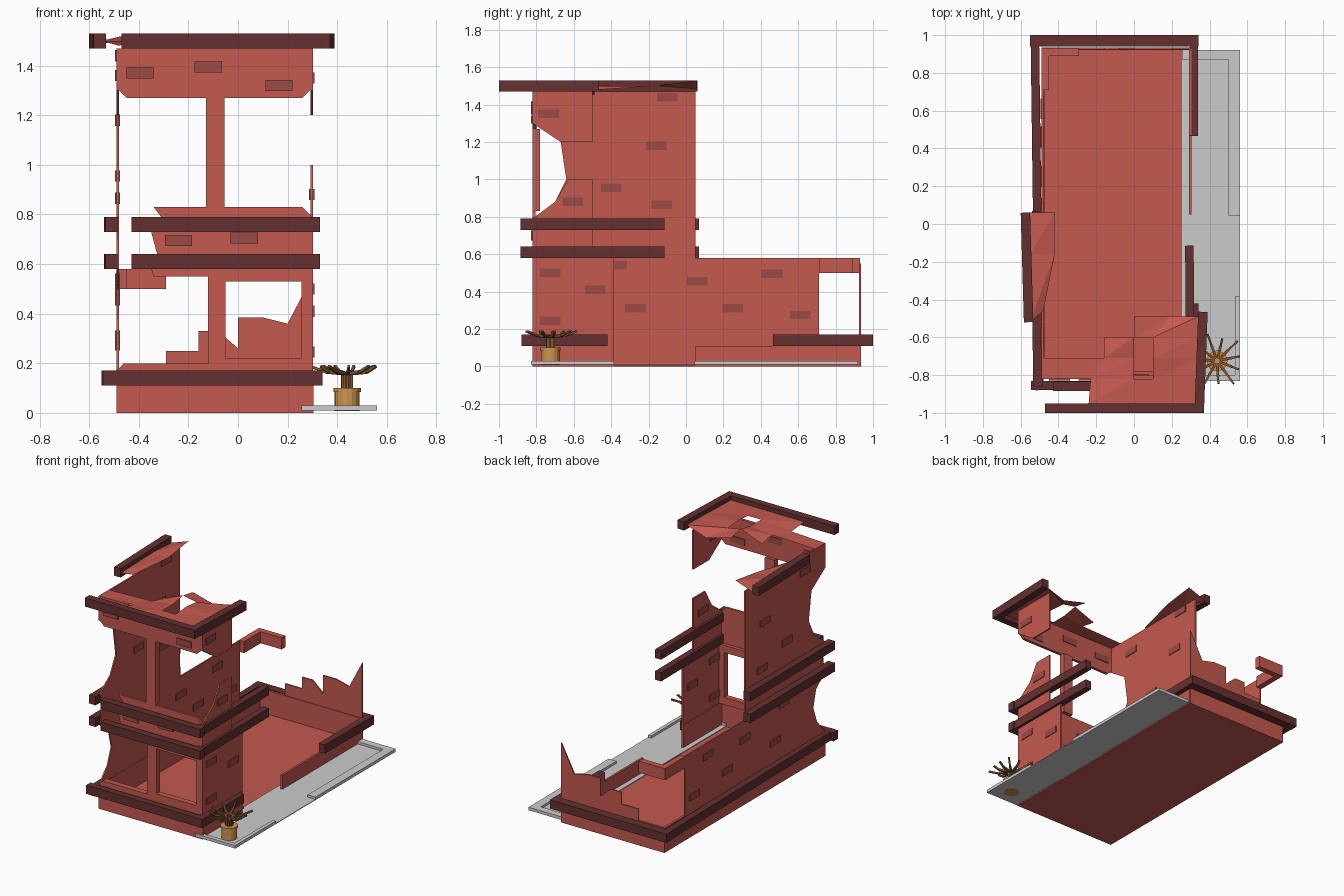
import bpy, bmesh, math
from mathutils import Vector, Matrix


def mat(name, c):
    m = bpy.data.materials.new(name)
    m.diffuse_color = (*c, 1)
    return m


RED = mat("brick_red", (0.55, 0.10, 0.08))
DARK = mat("dark_trim", (0.13, 0.03, 0.03))
BRICK = mat("brick_accent", (0.33, 0.07, 0.06))
CLAY = mat("clay", (0.62, 0.30, 0.08))
TWIG = mat("twig", (0.22, 0.09, 0.03))

MAPS = {'x': lambda a, b, d: (d, a, b), 'y': lambda a, b, d: (a, d, b), 'z': lambda a, b, d: (a, b, d)}


def finish(name, bm, m):
    bmesh.ops.recalc_face_normals(bm, faces=bm.faces)
    me = bpy.data.meshes.new(name)
    bm.to_mesh(me)
    bm.free()
    ob = bpy.data.objects.new(name, me)
    bpy.context.collection.objects.link(ob)
    if m:
        me.materials.append(m)
    return ob


def prism(name, polys, axis, d0, d1, m):
    """Extrude outlines along an axis from d0 to d1."""
    bm = bmesh.new()
    for p in polys:
        lo, hi = ([bm.verts.new(MAPS[axis](a, b, d)) for a, b in p] for d in (d0, d1))
        bm.faces.new(lo)
        bm.faces.new(hi[::-1])
        for i in range(len(p)):
            j = (i + 1) % len(p)
            bm.faces.new((lo[i], lo[j], hi[j], hi[i]))
    return finish(name, bm, m)


def rect(a0, a1, b0, b1):
    return [(a0, b0), (a1, b0), (a1, b1), (a0, b1)]


def bar(name, p, q, z0, h=0.06, w=0.045):
    """Trim bar between two plan points."""
    p, q = Vector(p), Vector(q)
    n = (q - p).normalized().orthogonal() * w / 2
    prism(name, [[p + n, q + n, q - n, p - n]], 'z', z0, z0 + h, DARK)


# floor and base walls
prism("floor", [rect(-.49, .30, -.82, .93)], 'z', 0, .008, RED)
prism("base_left", [rect(-.82, .93, 0, .17)], 'x', -.49, -.475, RED)
prism("base_right", [rect(-.82, -.385, 0, .17), rect(.05, .93, 0, .11), rect(.47, .93, .11, .17)],
      'x', .29, .305, RED)
prism("base_front", [rect(-.49, .30, 0, .17)], 'y', -.82, -.805, RED)
prism("base_back", [rect(-.49, .30, 0, .17)], 'y', .92, .935, RED)

# front wall with windows
prism("front_lower_wall", [
    [(-.49, .17), (-.12, .17), (-.12, .20), (-.46, .20)],
    rect(-.12, -.05, .17, .55), rect(.255, .30, .17, .55), rect(-.05, .255, .17, .22),
    [(-.34, .55), (-.05, .55), (-.05, .53), (.255, .53), (.255, .55), (.30, .55), (.30, .58), (-.35, .58)],
], 'y', -.82, -.78, RED)
prism("front_middle_wall", [[(-.31, .58), (.30, .58), (.30, .79), (.26, .83), (-.34, .83),
                             (-.31, .79), (-.35, .73)]], 'y', -.82, -.805, RED)
prism("front_column", [rect(-.13, -.055, .83, 1.27)], 'y', -.82, -.78, RED)
prism("front_top_wall", [[(-.49, 1.31), (-.45, 1.27), (.26, 1.27), (.30, 1.31), (.30, 1.47), (-.49, 1.47)]],
      'y', -.82, -.80, RED)

# broken side and back walls
prism("left_wall", [[(.71, .17), (.71, .50), (.71, .58), (.05, .58), (.05, 1.47), (-.82, 1.47), (-.82, 1.30),
                     (-.67, 1.20), (-.655, 1.10), (-.64, 1.0), (-.70, .88), (-.82, .79), (-.79, .70),
                     (-.82, .58), (-.72, .50), (-.69, .38), (-.73, .27), (-.82, .17)]],
      'x', -.49, -.48, RED)
prism("right_wall", [[(-.82, .17), (-.385, .17), (-.385, .58), (-.5, .64), (-.5, 1.0), (-.63, 1.0),
                      (-.70, .88), (-.82, .79)],
                     [(-.82, 1.30), (-.67, 1.20), (-.5, 1.20), (-.5, 1.47), (-.82, 1.47)]],
      'x', .293, .303, RED)
prism("back_wall", [[(-.29, .17), (-.29, .25), (-.16, .25), (-.16, .33), (-.08, .33), (0, .26), (0, .385),
                     (.10, .385), (.20, .36), (.30, .55), (.30, .17)]], 'y', .925, .935, RED)
prism("lintel", [[(-.49, .71), (-.45, .71), (-.45, .89), (-.29, .89), (-.29, .93), (-.49, .93)]],
      'z', .50, .58, RED)

# dark trim bars
bar("base_trim_front", (-.545, -.855), (.34, -.855), .11)
bar("base_trim_left", (-.525, 1.0), (-.50, -.88), .11)
bar("base_trim_back", (-.55, .97), (.34, .97), .11, w=.06)
bar("base_trim_right_back", (.318, 1.0), (.315, .465), .11)
bar("base_trim_right_front", (.318, -.88), (.318, -.42), .11)
for k, z in enumerate((.58, .73)):
    bar(f"storey_trim_front_{k}", (-.43, -.86), (.33, -.86), z, w=.05)
    bar(f"storey_trim_left_{k}", (-.515, .07), (-.51, -.86), z, w=.05)
    bar(f"storey_trim_right_{k}", (.30, -.88), (.293, -.115), z)
bar("roof_trim_front", (-.47, -.975), (.37, -.975), 1.47, w=.05)
bar("roof_trim_right", (.345, -1.0), (.365, -.465), 1.47, w=.05)
bar("roof_trim_left", (-.575, .06), (-.558, -.52), 1.47, w=.05)

# broken roof sheets with a hole
roof = [
    [(-.24, -.95, 1.50), (0, -.95, 1.50), (0, -.82, 1.50), (-.23, -.82, 1.48)],
    [(0, -.95, 1.50), (.34, -.95, 1.50), (.34, -.82, 1.50), (0, -.82, 1.50)],
    [(-.23, -.82, 1.48), (0, -.82, 1.50), (0, -.71, 1.50), (-.16, -.71, 1.48)],
    [(-.16, -.71, 1.48), (0, -.71, 1.50), (0, -.60, 1.52), (-.16, -.60, 1.46)],
    [(0, -.60, 1.52), (.10, -.60, 1.50), (.19, -.49, 1.45), (0, -.49, 1.50)],
    [(.10, -.82, 1.50), (.34, -.82, 1.50), (.34, -.71, 1.50), (.10, -.71, 1.51)],
    [(.10, -.71, 1.51), (.34, -.71, 1.50), (.34, -.60, 1.50), (.10, -.60, 1.50)],
    [(.10, -.60, 1.50), (.34, -.60, 1.50), (.34, -.49, 1.50), (.19, -.49, 1.45)],
    [(-.49, -.82, 1.47), (-.23, -.82, 1.48), (-.16, -.71, 1.48), (-.49, -.71, 1.47)],
    [(-.55, -.52, 1.50), (-.48, -.46, 1.48), (-.42, -.16, 1.50), (-.55, -.16, 1.50)],
    [(-.55, -.16, 1.50), (-.42, -.16, 1.50), (-.42, .06, 1.53), (-.56, .06, 1.48)],
]
bm = bmesh.new()
for f in roof:
    v = [bm.verts.new(p) for p in f]
    bm.faces.new((v[0], v[1], v[2]))
    bm.faces.new((v[0], v[2], v[3]))
bmesh.ops.remove_doubles(bm, verts=bm.verts, dist=1e-4)
finish("roof_sheets", bm, RED)

# accent bricks
W, H = .055, .0225


def bricks(name, axis, d0, d1, pts):
    prism(name, [rect(a - W, a + W, b - H, b + H) for a, b in pts], axis, d0, d1, BRICK)


bricks("front_bricks", 'y', -.828, -.795, [(-.395, 1.37), (-.12, 1.395), (.165, 1.32), (-.24, .695), (.025, .705)])
bricks("right_bricks", 'x', .287, .308, [(-.735, 1.35), (-.605, .88), (-.725, .50), (-.725, .245), (-.485, .41)])
bricks("left_bricks", 'x', -.495, -.475, [(-.10, 1.44), (-.16, 1.18), (-.40, .955), (-.13, .865), (.06, .455),
                                          (.46, .495), (-.27, .31), (.25, .31), (.61, .275), (-.37, .54),
                                          (-.60, 1.36)])

# pavement and kerbs
prism("pavement", [rect(.255, .56, -.83, .92)], 'z', .009, .014, None)
prism("kerbs", [[(.50, .045), (.56, .045), (.56, .92), (.255, .92), (.255, .87), (.50, .87)],
                [(.255, -.83), (.56, -.83), (.56, -.385), (.535, -.385), (.535, -.80), (.255, -.80)]],
      'z', .010, .030, None)

# pot with dry plant
C = Vector((.44, -.725, 0))
bm = bmesh.new()
for r, z0, z1 in ((.05, .008, .09), (.055, .085, .10)):
    bmesh.ops.create_cone(bm, cap_ends=True, segments=16, radius1=r, radius2=r, depth=z1 - z0,
                          matrix=Matrix.Translation(C + Vector((0, 0, (z0 + z1) / 2))))
finish("plant_pot", bm, CLAY)

bm = bmesh.new()


def stick(p, q, t):
    d = q - p
    mx = Matrix.Translation((p + q) / 2) @ d.to_track_quat('Z', 'Y').to_matrix().to_4x4()
    bmesh.ops.create_cube(bm, size=1, matrix=mx @ Matrix.Diagonal((t, t, d.length, 1)))


for i in range(11):
    a = math.tau * i / 11 + .2
    u = Vector((math.cos(a), math.sin(a), 0))
    r = .15 if i % 2 else .12
    stick(C + u * .02 + Vector((0, 0, .09)), C + u * .02 + Vector((0, 0, .16)), .009)
    stick(C + u * .015 + Vector((0, 0, .158)), C + u * .085 + Vector((0, 0, .165)), .014)
    stick(C + u * .08 + Vector((0, 0, .162)), C + u * r + Vector((0, 0, .188)), .011)
finish("dry_plant", bm, TWIG)
